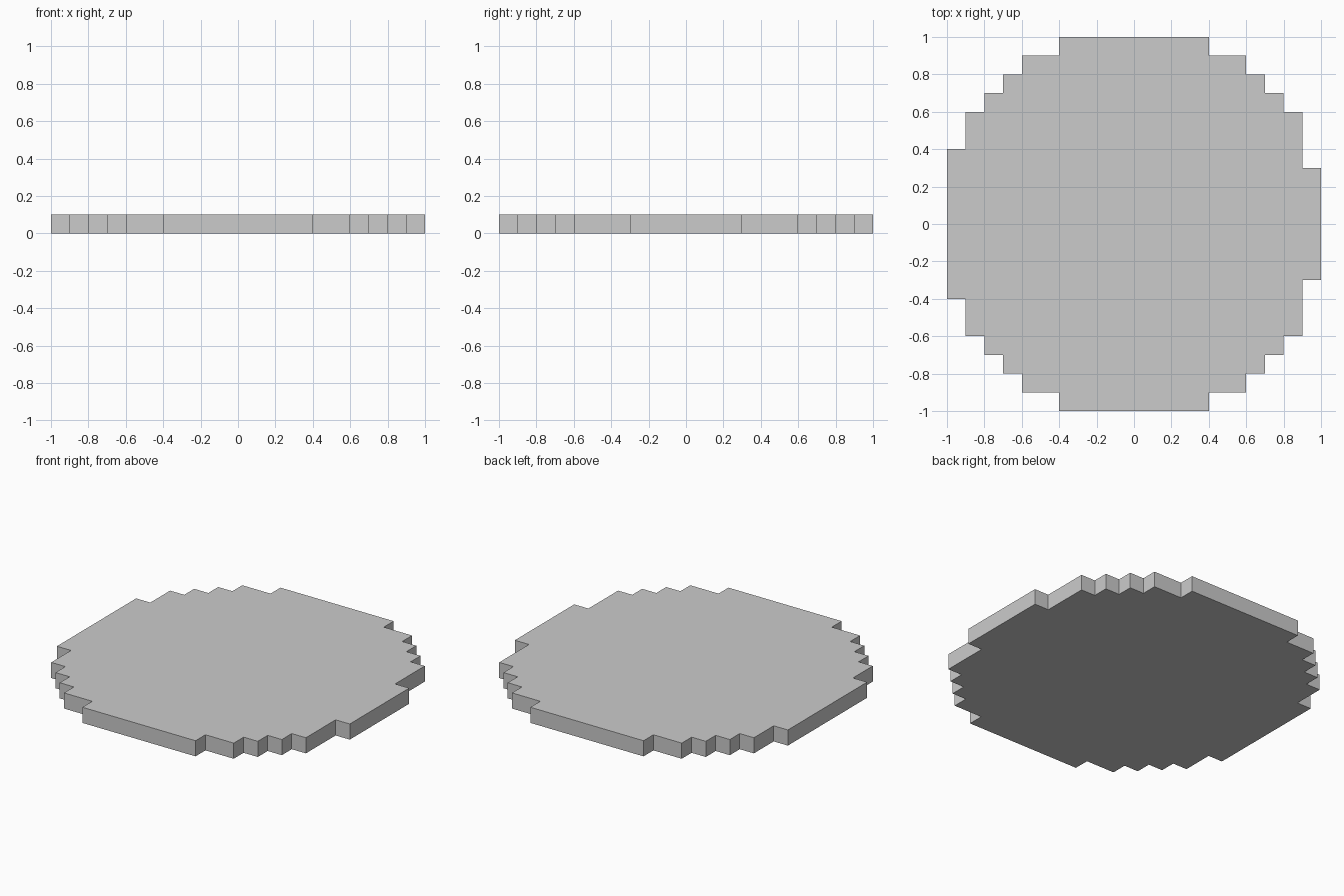
import bpy
import bmesh

if "Cube" in bpy.data.objects:
    bpy.data.objects.remove(bpy.data.objects["Cube"])

THICKNESS = 0.1

# Stepped rim shared by all four quarters, from the flat end towards the side
RIM = [(0.4, 1.0), (0.4, 0.9), (0.6, 0.9), (0.6, 0.8), (0.7, 0.8),
       (0.7, 0.7), (0.8, 0.7), (0.8, 0.6), (0.9, 0.6)]


def side(sign, half_width):
    """Back-to-front outline of one side; half_width is the outermost step's half length."""
    quarter = RIM + [(0.9, half_width), (1.0, half_width)]
    back = [(sign * x, y) for x, y in quarter]
    front = [(x, -y) for x, y in reversed(back)]
    return back + front


# Right side has a slightly shorter outer step than the left
outline = side(1, 0.3) + side(-1, 0.4)[::-1]
outline.reverse()  # counter-clockwise, so the face points up

# Flat disc: extrude the outline to a slab
bm = bmesh.new()
face = bm.faces.new([bm.verts.new((x, y, 0)) for x, y in outline])
top = bmesh.ops.extrude_face_region(bm, geom=[face], use_keep_orig=True)
bmesh.ops.translate(bm, vec=(0, 0, THICKNESS),
                    verts=[v for v in top["geom"] if isinstance(v, bmesh.types.BMVert)])
bmesh.ops.recalc_face_normals(bm, faces=bm.faces)

mesh = bpy.data.meshes.new("stepped_disc")
bm.to_mesh(mesh)
bm.free()
bpy.context.collection.objects.link(bpy.data.objects.new("stepped_disc", mesh))
